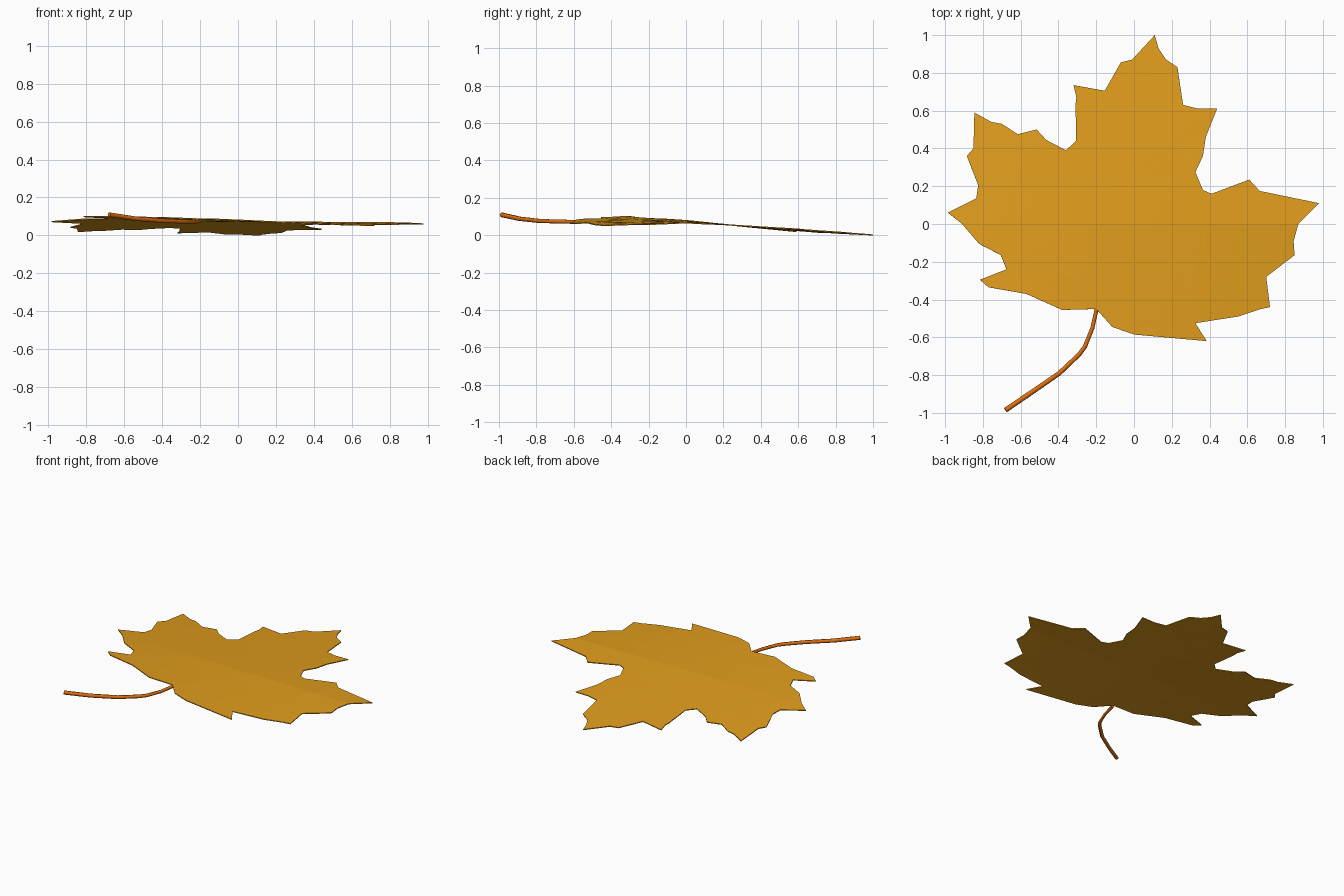
import bpy, bmesh
from mathutils import Vector

if "Cube" in bpy.data.objects:
    bpy.data.objects.remove(bpy.data.objects["Cube"])


def material(name, rgb):
    m = bpy.data.materials.new(name)
    m.diffuse_color = (*rgb, 1)
    m.use_nodes = True
    m.node_tree.nodes["Principled BSDF"].inputs["Base Color"].default_value = m.diffuse_color
    return m


def lift(x, y):
    """Height of the gently twisted, drooping blade."""
    if y > 0:
        return 0.072 - 0.073 * y + x * (-0.007 + 0.03 * y)
    return 0.072 - 0.015 * y + x * (-0.007 + 0.07 * y)


# Leaf outline, clockwise from the top tip
OUTLINE = [
    (.11, 1), (.13, .93), (.17, .87), (.23, .83), (.26, .63), (.34, .61),
    (.44, .61), (.38, .46), (.365, .36), (.325, .275), (.365, .18),
    (.41, .16), (.61, .235), (.665, .175), (.98, .11), (.87, 0),
    (.845, -.09), (.85, -.165), (.70, -.28), (.72, -.44), (.67, -.45),
    (.55, -.49), (.325, -.525), (.385, -.62), (0, -.585), (-.115, -.545),
    (-.20, -.45), (-.38, -.455), (-.57, -.37), (-.77, -.335),
    (-.815, -.295), (-.675, -.24), (-.705, -.165), (-.82, -.105),
    (-.91, 0), (-.985, .06), (-.835, .135), (-.825, .205), (-.885, .36),
    (-.85, .40), (-.845, .59), (-.755, .54), (-.70, .53), (-.615, .475),
    (-.515, .50), (-.465, .445), (-.36, .39), (-.305, .44), (-.31, .63),
    (-.305, .67), (-.32, .735), (-.155, .705), (-.07, .855), (-.01, .87)]


def build_blade(mat):
    bm = bmesh.new()
    bm.faces.new([bm.verts.new((x, y, 0)) for x, y in reversed(OUTLINE)])
    bm.normal_update()
    bmesh.ops.triangulate(bm, faces=bm.faces[:], ngon_method='EAR_CLIP')
    # Cut along a grid so that the blade can bend
    for axis in (Vector((1, 0, 0)), Vector((0, 1, 0))):
        for i in range(-3, 4):
            bm.normal_update()
            bmesh.ops.bisect_plane(
                bm, geom=bm.verts[:] + bm.edges[:] + bm.faces[:],
                plane_co=axis * (i * 0.25), plane_no=axis)
    bm.normal_update()
    bmesh.ops.triangulate(bm, faces=bm.faces[:])
    for v in bm.verts:
        v.co.z = lift(v.co.x, v.co.y)
    bm.normal_update()
    mesh = bpy.data.meshes.new("leaf_blade")
    bm.to_mesh(mesh)
    bm.free()
    mesh.materials.append(mat)
    obj = bpy.data.objects.new("leaf_blade", mesh)
    bpy.context.collection.objects.link(obj)
    thick = obj.modifiers.new("thickness", 'SOLIDIFY')
    thick.thickness = 0.006
    thick.offset = 0


# Curved stalk swept along a short path
STALK = [(-.198, -.45, .077), (-.22, -.55, .073), (-.26, -.65, .073),
         (-.29, -.69, .073), (-.395, -.79, .077), (-.54, -.89, .088),
         (-.68, -.985, .109)]


def build_stalk(mat):
    curve = bpy.data.curves.new("leaf_stalk", 'CURVE')
    curve.dimensions = '3D'
    curve.bevel_depth = 0.0135
    curve.bevel_resolution = 1
    curve.use_fill_caps = True
    spline = curve.splines.new('POLY')
    spline.points.add(len(STALK) - 1)
    for i, (point, co) in enumerate(zip(spline.points, STALK)):
        point.co = (*co, 1)
        point.radius = 0.75 + 0.25 * i / (len(STALK) - 1)
    curve.materials.append(mat)
    obj = bpy.data.objects.new("leaf_stalk", curve)
    bpy.context.collection.objects.link(obj)


build_blade(material("golden yellow", (0.75, 0.335, 0.012)))
build_stalk(material("rust orange", (0.75, 0.16, 0.005)))
